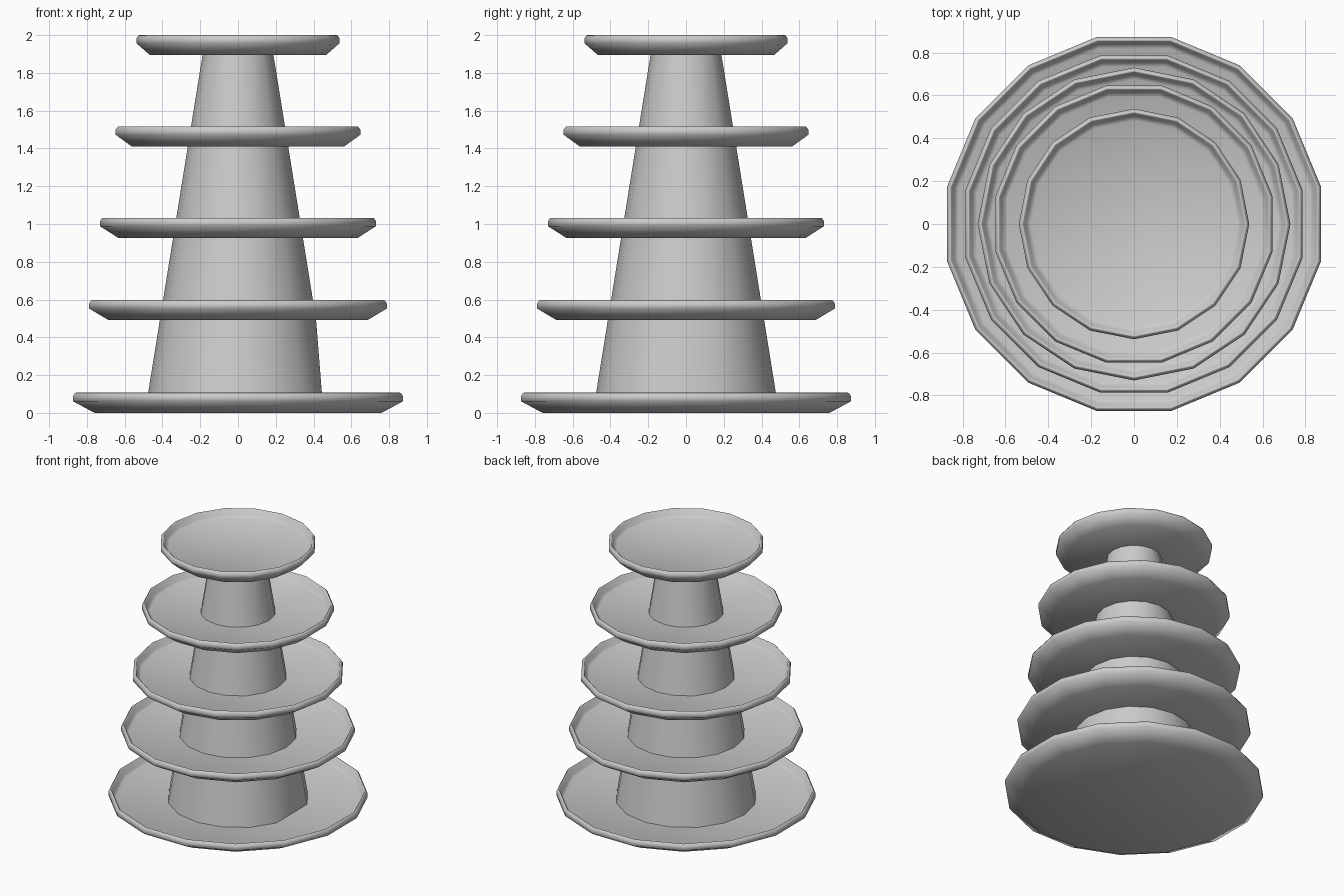
import bpy, math

if "Cube" in bpy.data.objects:
    bpy.data.objects.remove(bpy.data.objects["Cube"])

N = 16  # sides of every ring


def lathe(name, profile, turn=0.0, cap=True):
    """Revolve (radius, z) points into a 16-sided body."""
    verts = [(r * math.cos(turn + 2 * math.pi * i / N),
              r * math.sin(turn + 2 * math.pi * i / N), z)
             for r, z in profile for i in range(N)]
    faces = []
    for k in range(len(profile) - 1):
        a, b = k * N, (k + 1) * N
        for i in range(N):
            j = (i + 1) % N
            faces.append((a + i, a + j, b + j, b + i))
    if cap:
        faces.append(tuple(reversed(range(N))))
        faces.append(tuple(range(len(verts) - N, len(verts))))
    mesh = bpy.data.meshes.new(name)
    mesh.from_pydata(verts, [], faces)
    obj = bpy.data.objects.new(name, mesh)
    bpy.context.collection.objects.link(obj)
    bpy.ops.object.select_all(action='DESELECT')
    obj.select_set(True)
    bpy.context.view_layer.objects.active = obj
    bpy.ops.object.shade_smooth_by_angle(angle=math.radians(75))
    return obj


# Trays with a raised lip: corner radius, underside z, top z, half-step turn
half = math.pi / N
FLOOR = 0.047  # height of the tray floor above its underside
trays = [(0.89, 0.0, 0.107, half),
         (0.803, 0.491, 0.597, half),
         (0.73, 0.927, 1.033, 0),
         (0.66, 1.411, 1.517, half),
         (0.538, 1.896, 2.0, 0)]
for n, (r, z0, z1, turn) in enumerate(trays):
    lathe(f"tray_{n + 1}", [(r * 0.87, z0), (r, z0 + 0.061),
                            (r, z1 - 0.018), (r - 0.01, z1 - 0.003),
                            (r - 0.015, z1), (r - 0.021, z1 - 0.004),
                            (r - 0.034, z0 + FLOOR + 0.012),
                            (r - 0.055, z0 + FLOOR)], turn)


# Tapered column sections between the trays
def column_radius(z):
    return 0.476 - 0.161 * (z - 0.105)


for n in range(4):
    low, high = trays[n][1] + FLOOR - 0.006, trays[n + 1][1] + 0.004
    col = lathe(f"column_{n + 1}", [(column_radius(low), low),
                                    (column_radius(high), high)], cap=False)
    if n == 0:
        # flattened corner at the foot of the lowest column
        col.data.vertices[0].co.x *= math.cos(2 * half)
